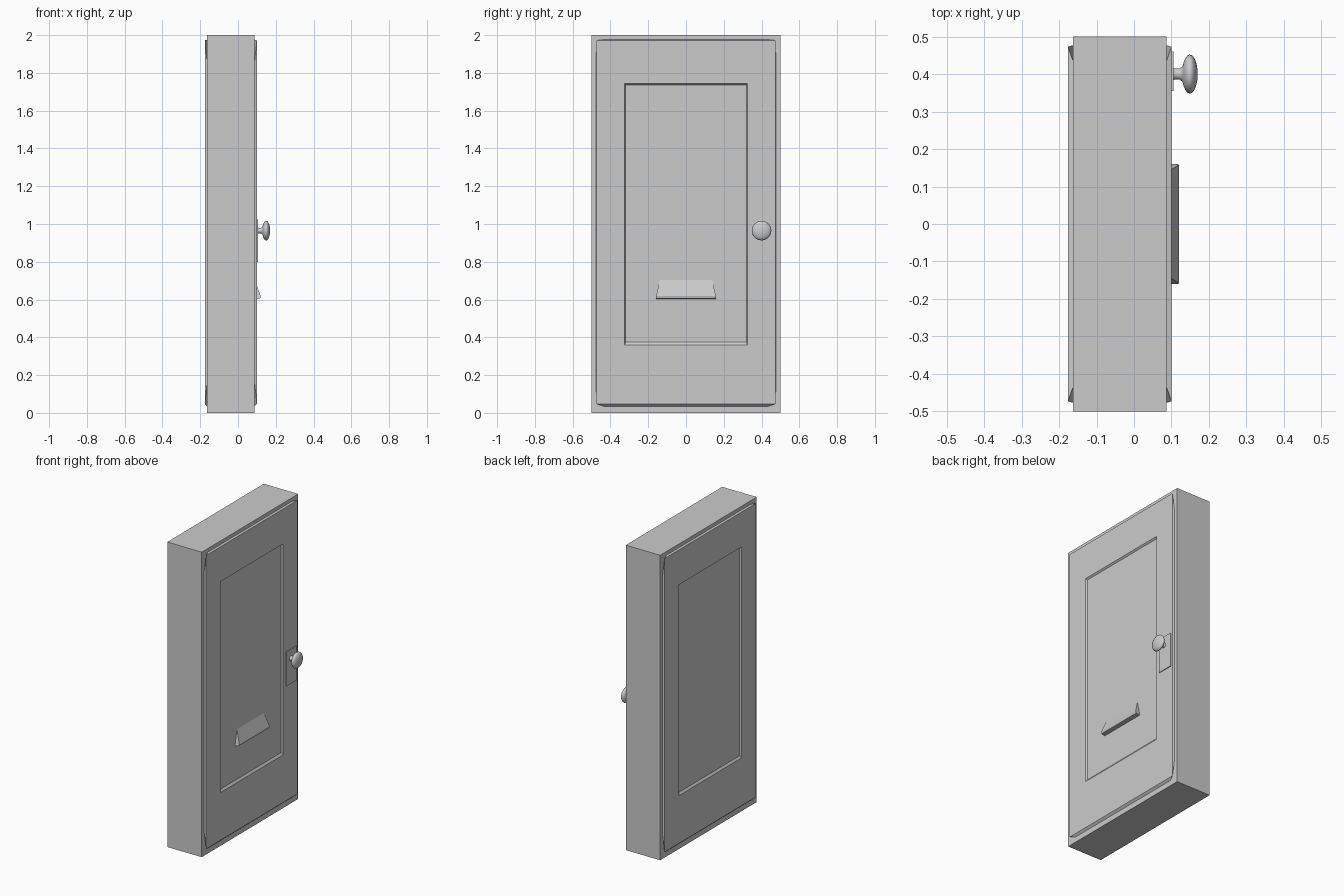
import bpy, bmesh, math
from mathutils import Vector

cube = bpy.data.objects.get("Cube")
if cube:
    bpy.data.objects.remove(cube)

grey = bpy.data.materials.new("plain grey")
grey.use_nodes = True
GREY = (0.6, 0.6, 0.6, 1)
grey.diffuse_color = GREY
grey.node_tree.nodes["Principled BSDF"].inputs["Base Color"].default_value = GREY


def add_object(name, bm):
    bmesh.ops.recalc_face_normals(bm, faces=bm.faces)
    mesh = bpy.data.meshes.new(name)
    bm.to_mesh(mesh)
    bm.free()
    mesh.materials.append(grey)
    obj = bpy.data.objects.new(name, mesh)
    bpy.context.collection.objects.link(obj)
    return obj


def box(name, low, high):
    bm = bmesh.new()
    bmesh.ops.create_cube(bm, size=1)
    low, high = Vector(low), Vector(high)
    for v in bm.verts:
        v.co = (low + high) / 2 + v.co * (high - low)
    return add_object(name, bm)


def ring(bm, x, y, bottom, top):
    """Rectangle of vertices in the plane at x."""
    return [bm.verts.new((x, a, b)) for a, b in
            ((-y, bottom), (y, bottom), (y, top), (-y, top))]


def bridge(bm, a, b):
    for i in range(len(a)):
        j = (i + 1) % len(a)
        bm.faces.new((a[i], a[j], b[j], b[i]))


def door_face(name, base, out):
    """Raised leaf with clipped base corners and a sunken panel."""
    bm = bmesh.new()
    front = base + out * 0.013
    edge = ring(bm, front, 0.473, 0.047, 1.972)
    lip = ring(bm, front, 0.325, 0.36, 1.743)
    floor = ring(bm, front - out * 0.01, 0.319, 0.374, 1.735)
    bridge(bm, edge, lip)
    bridge(bm, lip, floor)
    bm.faces.new(floor)
    # each rim flange is shorter where it meets the frame
    flanges = []
    for i, push in enumerate(((0, -0.012), (0.004, 0), (0, 0.004), (-0.004, 0))):
        a, b = edge[i], edge[(i + 1) % 4]
        along = (b.co - a.co).normalized() * (0.037 if i % 2 == 0 else 0.12)
        shift = Vector((base - front, *push))
        pair = [bm.verts.new(a.co + along + shift), bm.verts.new(b.co - along + shift)]
        bm.faces.new((a, b, pair[1], pair[0]))
        flanges.append(pair)
    for i in range(4):
        bm.faces.new((edge[i], flanges[i][0], flanges[i - 1][1]))
    return add_object(name, bm)


# Frame: a block hollowed slightly behind each leaf by the sunken panels
def frame_block():
    bm = bmesh.new()
    outer = [ring(bm, x, 0.5, 0, 2) for x in (-0.163, 0.087)]
    bridge(bm, *outer)
    for loop in outer:
        bm.faces.new(loop)
    return add_object("door_frame", bm)


frame_block()
door_face("door_leaf_left", 0.087, 1)
door_face("door_leaf_right", -0.163, -1)

# Letter flap: wedge that flares towards its lower edge
bm = bmesh.new()
sides = [[bm.verts.new(p) for p in ((0.088, s * 0.138, 0.708),
                                   (0.12, s * 0.158, 0.618),
                                   (0.117, s * 0.16, 0.606),
                                   (0.088, s * 0.16, 0.602))] for s in (-1, 1)]
bridge(bm, *sides)
for side in sides:
    bm.faces.new(side)
add_object("letter_flap", bm)

# Lock plate
box("lock_plate", (0.095, 0.355, 0.80), (0.105, 0.46, 1.025))

# Knob: lathed stem and flattened ball
bm = bmesh.new()
profile = [(0.1, 0.02), (0.108, 0.015), (0.122, 0.015), (0.129, 0.02)]
for i in range(11):
    t = math.radians(155 - i * 15.5)
    profile.append((0.149 + 0.021 * math.cos(t), 0.052 * math.sin(t)))
verts = [bm.verts.new((x, 0.4, 0.965 + r)) for x, r in profile]
edges = [bm.edges.new(pair) for pair in zip(verts, verts[1:])]
bmesh.ops.spin(bm, geom=verts + edges, cent=(0, 0.4, 0.965), axis=(1, 0, 0),
               angle=math.tau, steps=24)
bmesh.ops.remove_doubles(bm, verts=bm.verts, dist=0.0002)
knob = add_object("door_knob", bm)
bpy.context.view_layer.objects.active = knob
knob.select_set(True)
bpy.ops.object.shade_smooth_by_angle(angle=math.radians(40))
